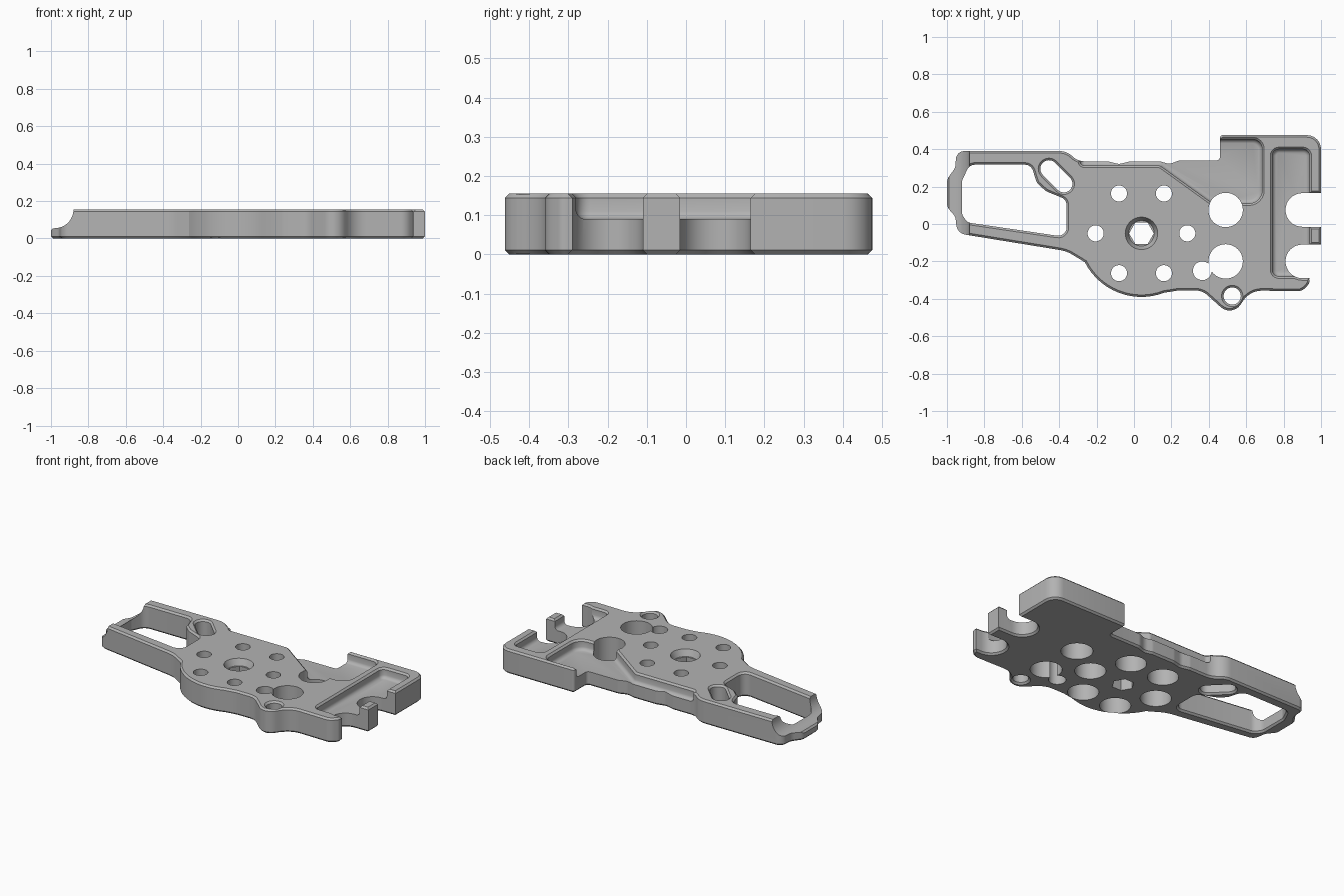
import bpy, bmesh
from math import cos, sin, radians, pi
from mathutils import Vector

default = bpy.data.objects.get("Cube")
if default:
    bpy.data.objects.remove(default)

THICK = 0.155
FLOOR = 0.09
EDGE = 0.011

metal = bpy.data.materials.new("satin_grey")
metal.use_nodes = True
GREY = (0.45, 0.45, 0.45, 1)
metal.diffuse_color = GREY
metal.node_tree.nodes["Principled BSDF"].inputs["Base Color"].default_value = GREY


def rounded(points, radius, steps=6):
    """Polygon with circular corners; a third value overrides the radius."""
    out = []
    count = len(points)
    for i, p in enumerate(points):
        r = p[2] if len(p) > 2 else radius
        b = Vector(p[:2])
        to_prev = Vector(points[i - 1][:2]) - b
        to_next = Vector(points[(i + 1) % count][:2]) - b
        turn = pi - to_prev.angle(to_next)
        if r == 0 or turn < 0.02:
            out.append(b)
            continue
        limit = 0.48 * min(to_prev.length, to_next.length)
        reach = min(r * sin(turn / 2) / cos(turn / 2), limit)
        a = b + to_prev.normalized() * reach
        c = b + to_next.normalized() * reach
        w = cos(turn / 2)
        for k in range(steps + 1):
            t = k / steps
            u = 1 - t
            out.append((a * u * u + b * 2 * w * t * u + c * t * t) / (u * u + 2 * w * t * u + t * t))
    return out


def circle(x, y, r, sides=40):
    return [Vector((x + r * cos(2 * pi * k / sides), y + r * sin(2 * pi * k / sides)))
            for k in range(sides)]


def slot(x1, y1, x2, y2, r):
    a, b = Vector((x1, y1)), Vector((x2, y2))
    d = (b - a).normalized() * r
    n = Vector((-d.y, d.x))
    half = [pi * k / 16 for k in range(17)]
    return ([b - n * cos(t) + d * sin(t) for t in half]
            + [a + n * cos(t) - d * sin(t) for t in half])


def grow(points, amount):
    """Offset a counter-clockwise polygon outward along its mitred corners."""
    out = []
    for i, p in enumerate(points):
        d1 = (p - points[i - 1]).normalized()
        d2 = (points[(i + 1) % len(points)] - p).normalized()
        n1, n2 = Vector((d1.y, -d1.x)), Vector((d2.y, -d2.x))
        out.append(p + (n1 + n2) * (amount / max(0.4, 1 + n1.dot(n2))))
    return out


def prism(name, points, levels):
    """Stack copies of a polygon at (height, growth) levels and skin them."""
    if sum(p.x * q.y - p.y * q.x for p, q in zip(points, points[1:] + points[:1])) < 0:
        points = points[::-1]
    bm = bmesh.new()
    rings = [[bm.verts.new((p.x, p.y, z)) for p in grow(points, g)] for z, g in levels]
    for low, high in zip(rings, rings[1:]):
        for i in range(len(low)):
            bm.faces.new((low[i - 1], low[i], high[i], high[i - 1]))
    bm.faces.new(rings[0][::-1])
    bm.faces.new(rings[-1])
    mesh = bpy.data.meshes.new(name)
    bm.to_mesh(mesh)
    bm.free()
    mesh.materials.append(metal)
    obj = bpy.data.objects.new(name, mesh)
    bpy.context.collection.objects.link(obj)
    return obj


def cut(points, levels, upright=False):
    """Subtract a prism, keeping the first solver result that is whole."""
    cutter = prism("cutter", points, levels)
    cutter.rotation_euler.x = pi / 2 if upright else 0
    cutter.hide_render = True
    mod = plate.modifiers.new("cut", "BOOLEAN")
    mod.operation, mod.object = "DIFFERENCE", cutter
    for solver in ("EXACT", "MANIFOLD", "FLOAT"):
        mod.solver = solver
        bpy.context.view_layer.update()
        result = plate.evaluated_get(bpy.context.evaluated_depsgraph_get())
        if len(result.data.polygons) and result.dimensions.x > 1.9:
            mesh = bpy.data.meshes.new_from_object(result)
            plate.modifiers.remove(mod)
            plate.data = mesh
            break
    plate.modifiers.clear()
    bpy.data.objects.remove(cutter)


THROUGH = [(-0.1, 0), (0.3, 0)]
# Through cut with chamfered rims
RIMMED = [(-EDGE, 2 * EDGE), (EDGE, 0), (THICK - EDGE, 0), (THICK + EDGE, 2 * EDGE)]
# Pocket with a filleted floor and chamfered rim
POCKET = [(FLOOR, -0.02), (FLOOR + 0.003, -0.012), (FLOOR + 0.01, -0.004), (FLOOR + 0.02, 0),
          (THICK - EDGE, 0), (THICK + EDGE, 2 * EDGE)]

# Plate outline, with the round belly at the front
belly = [(0.04 + 0.34 * cos(radians(a)), -0.05 + 0.34 * sin(radians(a)), 0) for a in range(207, 292, 6)]
front = [(-1, 0.09), (-0.955, 0.04), (-0.945, -0.05), (-0.36, -0.145, 0.2)]
boss = [(0.24, -0.355, 0.1), (0.365, -0.355, 0.1), (0.525, -0.5, 0.085), (0.62, -0.355, 0.12),
        (0.9, -0.36, 0.08), (0.94, -0.315, 0.03), (0.935, -0.285, 0.01)]
block = [(1, -0.285, 0), (1, 0.475, 0.075), (0.46, 0.475, 0.015), (0.46, 0.34, 0.02)]
back = [(0.24, 0.34), (0.19, 0.32), (0.14, 0.335), (-0.02, 0.335), (-0.08, 0.32), (-0.14, 0.335),
        (-0.3, 0.335, 0.1), (-0.36, 0.39, 0.1), (-0.95, 0.39, 0.06), (-0.955, 0.3), (-1, 0.24)]
plate = prism("base_plate", rounded(front + belly + boss + block + back, 0.06),
              [(0, -EDGE), (EDGE, 0), (THICK - EDGE, 0), (THICK, -EDGE)])

# Sunken ledge along the back, running into the block
ledge = [(-0.3, 0.42, 0), (-0.285, 0.312), (0.14, 0.312), (0.42, 0.11), (0.685, 0.11, 0.07),
         (0.685, 0.452, 0.05), (0.4, 0.452, 0)]
cut(rounded(ledge, 0.025), POCKET)

# Long pocket inside the left end
cut(rounded([(0.74, -0.28), (0.938, -0.28), (0.938, 0.4), (0.74, 0.4)], 0.035), POCKET)

# Two open notches in the left end
for y in (0.075, -0.2):
    cut(slot(0.9, y, 1.2, y, 0.09), RIMMED)

# Open frame at the right end
frame = [(-0.92, 0.05), (-0.89, 0.008), (-0.36, -0.07), (-0.36, 0.13), (-0.47, 0.175),
         (-0.52, 0.22), (-0.55, 0.317), (-0.88, 0.317), (-0.92, 0.23)]
cut(rounded(frame, 0.045), RIMMED)
cut(slot(-0.455, 0.295, -0.375, 0.215, 0.046), RIMMED)

# Concave scoop lowering the right end bar
arc = [Vector((-0.98 + 0.1 * sin(t), THICK - 0.1 * cos(t))) for t in [pi * k / 32 for k in range(17)]]
scoop = [Vector((-1.1, 0.04)), Vector((-1, 0.043)), Vector((-0.99, 0.054))] + arc
scoop += [Vector((-0.88, 0.3)), Vector((-1.1, 0.3))]
cut(scoop, [(-1, 0), (1, 0)], upright=True)

# Ring of six bolt holes, counterbored underneath
for dx, dy in ((0.245, 0), (0.12, 0.213)):
    for sx in (-1, 1):
        for sy in ((-1, 1) if dy else (1,)):
            x, y = 0.04 + sx * dx, -0.05 + sy * dy
            cut(circle(x, y, 0.043), THROUGH)
            cut(circle(x, y, 0.09), [(-0.1, 0), (0.11, 0)])

# Hexagonal centre hole with a countersink
cut(circle(0.04, -0.05, 0.066, 6), THROUGH)
cut(circle(0.04, -0.05, 0.068), [(0.115, 0), (THICK + EDGE, 0.024)])

# Large holes, keyhole and boss hole
cut(circle(0.49, 0.075, 0.092), THROUGH)
cut(circle(0.49, -0.2, 0.092), THROUGH)
cut(circle(0.365, -0.25, 0.05), THROUGH)
cut(slot(0.38, -0.244, 0.46, -0.212, 0.024), THROUGH)
cut(circle(0.525, -0.385, 0.046), RIMMED)

bpy.ops.object.select_all(action="DESELECT")
plate.select_set(True)
bpy.context.view_layer.objects.active = plate
bpy.ops.object.shade_smooth_by_angle(angle=radians(28))
